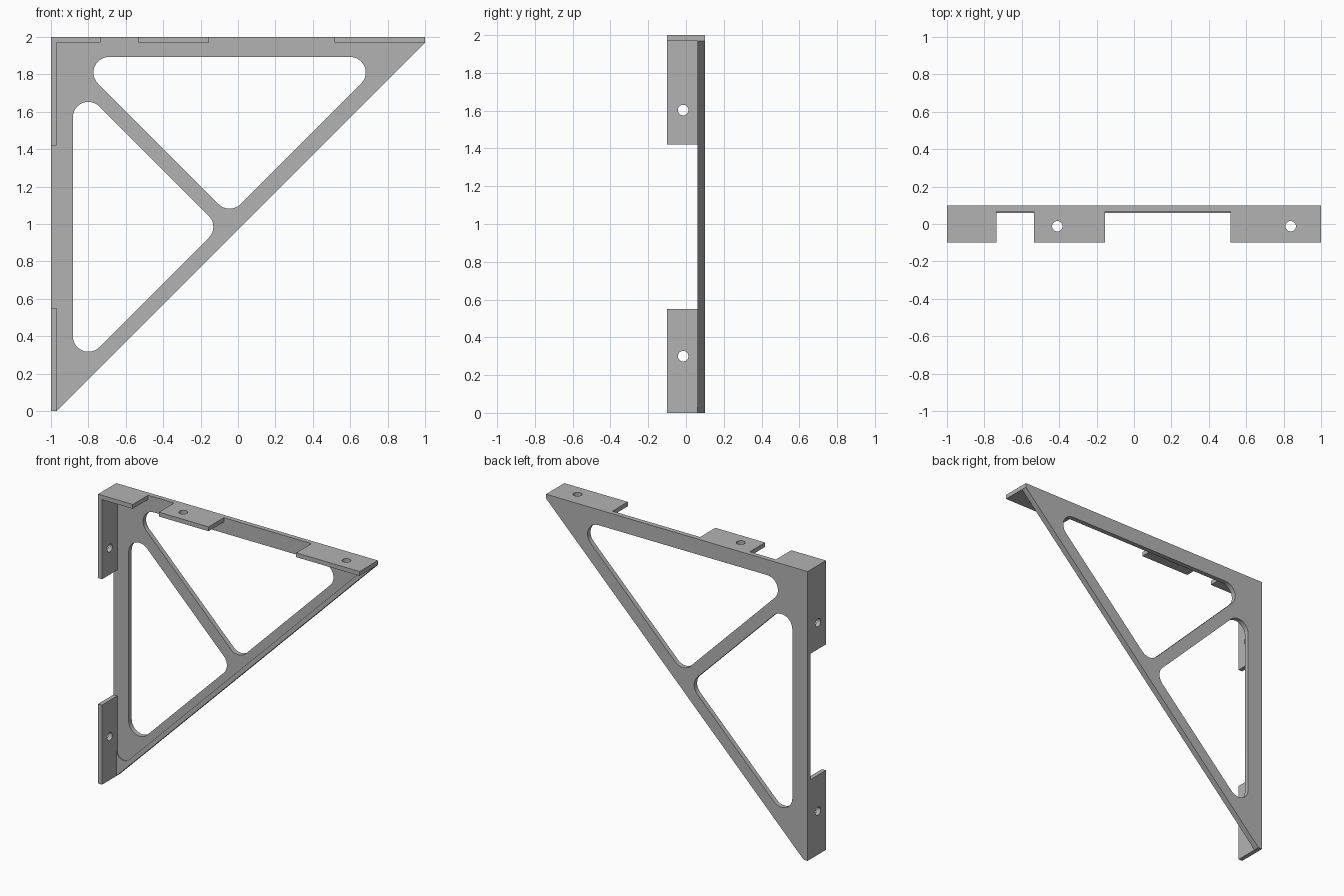
import bpy
import bmesh
import math
from mathutils import Vector

if "Cube" in bpy.data.objects:
    bpy.data.objects.remove(bpy.data.objects["Cube"])

grey = bpy.data.materials.new("bracket grey")
grey.diffuse_color = (0.45, 0.45, 0.45, 1)
grey.use_nodes = True
grey.node_tree.nodes["Principled BSDF"].inputs["Base Color"].default_value = grey.diffuse_color

# Object rotations that place a flat profile in each plane
FACING_FRONT = (math.pi / 2, 0, 0)           # profile (x, z)
FACING_SIDE = (math.pi / 2, 0, math.pi / 2)  # profile (y, z)
FACING_UP = (0, 0, 0)                        # profile (x, y)


def arc(cx, cy, r, a0, a1, n=12):
    return [(cx + r * math.cos(a0 + (a1 - a0) * i / n),
             cy + r * math.sin(a0 + (a1 - a0) * i / n)) for i in range(n + 1)]


def circle(cx, cy, r):
    return arc(cx, cy, r, 0, 2 * math.pi, 32)[:-1]


def rect(u0, u1, v0, v1):
    return [(u0, v0), (u1, v0), (u1, v1), (u0, v1)]


def rounded_polygon(centres, r):
    """Counter-clockwise outline around circles of radius r."""
    out, n = [], len(centres)
    for i in range(n):
        p, c, q = (Vector(centres[(i + k) % n]) for k in (-1, 0, 1))
        d0, d1 = c - p, q - c
        a0 = math.atan2(d0.y, d0.x) - math.pi / 2
        a1 = math.atan2(d1.y, d1.x) - math.pi / 2
        if a1 < a0:
            a1 += 2 * math.pi
        out += arc(c.x, c.y, r, a0, a1)
    return out


def slab(name, loops, rotation, location, thickness):
    """Extruded outline; loops after the first are holes."""
    curve = bpy.data.curves.new(name, 'CURVE')
    curve.dimensions = '2D'
    curve.fill_mode = 'BOTH'
    curve.extrude = thickness / 2
    for pts in loops:
        s = curve.splines.new('POLY')
        s.points.add(len(pts) - 1)
        for p, (u, v) in zip(s.points, pts):
            p.co = (u, v, 0, 1)
        s.use_cyclic_u = True
    ob = bpy.data.objects.new(name, curve)
    ob.rotation_euler = rotation
    ob.location = location
    bpy.context.collection.objects.link(ob)
    bpy.ops.object.select_all(action='DESELECT')
    ob.select_set(True)
    bpy.context.view_layer.objects.active = ob
    bpy.ops.object.convert(target='MESH')
    ob = bpy.context.view_layer.objects.active
    bm = bmesh.new()
    bm.from_mesh(ob.data)
    bmesh.ops.remove_doubles(bm, verts=bm.verts, dist=1e-5)
    bmesh.ops.recalc_face_normals(bm, faces=bm.faces)
    bm.to_mesh(ob.data)
    bm.free()
    ob.data.materials.clear()
    ob.data.materials.append(grey)
    bpy.ops.object.shade_smooth_by_angle(angle=math.radians(30))
    return ob


FRONT, BACK, LIP, T = 0.067, 0.10, 0.06, 0.03

# Triangular panel with two rounded openings
outline = [(-1, 0), (-0.97, 0), (1, 1.97), (1, 2), (-1, 2)]
upper_opening = rounded_polygon([(-0.69, 1.81), (-0.045, 1.165), (0.6, 1.81)], 0.083)
lower_opening = rounded_polygon([(-0.80, 0.40), (-0.215, 0.985), (-0.80, 1.57)], 0.083)
slab("triangular_panel", [outline, upper_opening, lower_opening],
     FACING_FRONT, (0, (FRONT + BACK) / 2, 0), BACK - FRONT)

# Shallow raised lip along the sloping edge
q = math.pi / 4
lip = [(-0.97, 0), (1, 1.97), (0.825, 1.97)]
lip += arc(0.825, 1.915, 0.055, 2 * q, -q)
lip += arc(-0.915, 0.175, 0.055, -q, -4 * q)
slab("sloping_lip", [lip], FACING_FRONT, (0, (LIP + FRONT) / 2, 0), FRONT - LIP)

# Top mounting tabs: x start, x end, hole x
for name, x0, x1, hole in (("top_tab_corner", -0.97, -0.735, None),
                           ("top_tab_middle", -0.535, -0.155, -0.41),
                           ("top_tab_tip", 0.515, 1.0, 0.838)):
    loops = [rect(x0, x1, -0.1, FRONT)]
    if hole is not None:
        loops.append(circle(hole, -0.012, 0.028))
    slab(name, loops, FACING_UP, (0, 0, 2 - T / 2), T)

# Side mounting tabs: z start, z end, hole z
for name, z0, z1, hole in (("side_tab_upper", 1.42, 2.0, 1.603),
                           ("side_tab_lower", 0.0, 0.55, 0.30)):
    slab(name, [rect(-0.1, FRONT, z0, z1), circle(-0.015, hole, 0.028)],
         FACING_SIDE, (-1 + T / 2, 0, 0), T)
